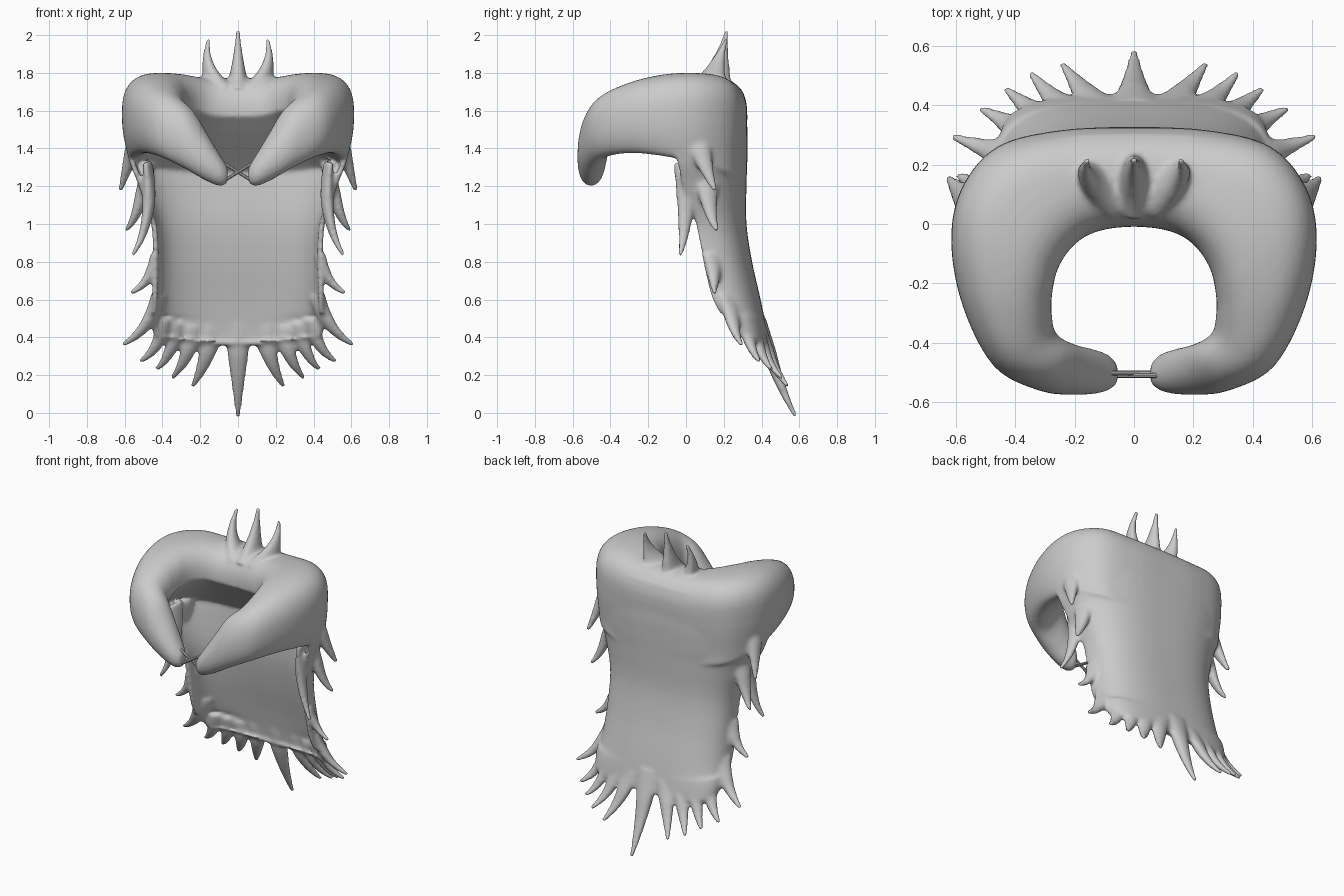
import bpy, bmesh
from math import sin, cos, pi
from mathutils import Vector

if "Cube" in bpy.data.objects:
    bpy.data.objects.remove(bpy.data.objects["Cube"])


def spline(pts, steps):
    """Catmull-Rom interpolation of tuples of any length."""
    out = []
    for i in range(len(pts) - 1):
        p = [pts[max(0, min(len(pts) - 1, i + k))] for k in (-1, 0, 1, 2)]
        for s in range(steps):
            t = s / steps
            out.append(tuple(
                b + 0.5 * t * (c - a + t * (2*a - 5*b + 4*c - d + t * (3*(b - c) + d - a)))
                for a, b, c, d in zip(*p)))
    return out + [pts[-1]]


def loft(bm, rings):
    """Closed rings joined into a capped solid."""
    vs = [[bm.verts.new(p) for p in r] for r in rings]
    n = len(vs[0])
    for a, b in zip(vs, vs[1:]):
        for i in range(n):
            bm.faces.new((a[i], a[(i+1) % n], b[(i+1) % n], b[i]))
    for r in (vs[0], vs[-1]):
        c = bm.verts.new(sum((v.co for v in r), Vector()) / n)
        for i in range(n):
            bm.faces.new((r[i], r[(i+1) % n], c))


def spow(v, p):
    return abs(v) ** p * (1 if v > 0 else -1)


def tuft(bm, base, ctrl, tip, w, flat=0.6, power=1.0, root=0.25):
    """Curved, tapering lock of fur that thickens out of its root."""
    base, ctrl, tip = Vector(base), Vector(ctrl), Vector(tip)
    radial = Vector((base.x, base.y + 0.1, 0))
    rings = []
    for i in range(15):
        t = i / 14
        p = base*(1-t)**2 + ctrl*2*t*(1-t) + tip*t*t
        tan = ((ctrl - base)*(1-t) + (tip - ctrl)*t).normalized()
        side = tan.cross(radial).normalized()
        nor = side.cross(tan)
        r = w * (1-t)**power
        f = flat * min(1, root + 2*t)
        rings.append([p + side*(r + 0.013)*cos(a) + nor*(r*f + 0.012)*sin(a)
                      for a in (2*pi*k/12 for k in range(12))])
    loft(bm, rings)


bm = bmesh.new()

# Collar: inner x,y, outer x,y, top z, bottom z, undercut, roundness
half = [
    (0, -.01, 0, .325, 1.77, 1.24, .93, .8),
    (.12, -.025, .25, .315, 1.775, 1.24, .93, .8),
    (.2, -.07, .46, .26, 1.795, 1.26, .9, .75),
    (.255, -.15, .58, .12, 1.80, 1.31, .8, .75),
    (.275, -.24, .615, -.06, 1.785, 1.355, .6, .78),
    (.275, -.31, .575, -.28, 1.75, 1.375, .4, .85),
    (.26, -.37, .47, -.48, 1.69, 1.35, .2, .9),
    (.2, -.405, .32, -.56, 1.61, 1.285, 0, .95),
    (.14, -.42, .2, -.575, 1.48, 1.23, 0, 1),
    (.085, -.44, .1, -.565, 1.36, 1.20, 0, 1),
    (.055, -.475, .055, -.535, 1.30, 1.22, 0, 1),
]
stations = [(-a[0], a[1], -a[2]) + a[3:] for a in half[:0:-1]] + half
rings = []
for ix, iy, ox, oy, zt, zb, cut, p in spline(stations, 5):
    ring = []
    for k in range(36):
        a = 2 * pi * k / 36
        m, s = 0.5 + 0.5 * spow(cos(a), p), spow(sin(a), p)
        if s < 0:
            m += cut * -s * (1 - m)
        # the top rim sits at a fixed height, the underside stretches down
        mid = zt - min(.2, (zt - zb) / 2)
        ring.append((ix + (ox-ix)*m, iy + (oy-iy)*m,
                     mid + s*((zt - mid) if s > 0 else (mid - zb))))
    rings.append(ring)
loft(bm, rings)

# Hanging back: z, half width, front edge y, back y
rows = [(1.70, .55, -.03, .305), (1.5, .59, -.05, .325), (1.35, .58, -.05, .325),
        (1.2, .525, -.02, .32), (1.0, .46, .05, .32), (.8, .45, .09, .35),
        (.6, .455, .14, .395), (.45, .46, .23, .425), (.35, .445, .29, .44)]
rings = []
for z, w, yf, yb in spline(rows, 4):
    def arc(dx, dy):
        return [((w-dx) * spow(sin(a), .72), yf + (yb-dy-yf) * spow(cos(a), .72),
                 z + (.05 * sin(a)**2 if z < .5 else 0))
                for a in (-pi/2 * .999 + pi * .999 * k / 40 for k in range(41))]
    rings.append(arc(0, 0) + arc(.028, .04)[::-1])
loft(bm, rings)

# Fur locks on one side, mirrored: base, bend, tip, width
locks = [
    ((.13, .40, .46), (.165, .435, .26), (.242, .54, .14), .055),
    ((.23, .385, .46), (.265, .41, .27), (.35, .51, .185), .05),
    ((.31, .355, .48), (.355, .39, .29), (.433, .455, .23), .045),
    ((.38, .31, .50), (.42, .34, .32), (.52, .39, .275), .045),
    ((.42, .23, .62), (.46, .24, .44), (.613, .295, .36), .055),
    ((.435, .14, .84), (.45, .15, .69), (.57, .15, .635), .045),
    ((.48, -.0, 1.33), (.44, .01, 1.02), (.558, -.03, .835), .06),
    ((.475, .11, 1.32), (.51, .11, 1.06), (.593, .165, .965), .065),
    ((.53, .04, 1.52), (.575, .09, 1.32), (.625, .155, 1.175), .07),
]
crown = ((.09, .13, 1.69), (.19, .15, 1.82), (.155, .215, 1.98))
for s in (-1, 1):
    for b, c, t, w in locks:
        tuft(bm, *[(s*q[0], q[1], q[2]) for q in (b, c, t)], w)
    tuft(bm, *[(s*q[0], q[1], q[2]) for q in crown], .055, 2.0, 1.5, 1)
tuft(bm, (0, .40, .50), (0, .44, .25), (0, .58, -.02), .07)
tuft(bm, (0, .13, 1.68), (0, .18, 1.82), (0, .215, 2.025), .06, 2.0, 1.4, 1)

bmesh.ops.recalc_face_normals(bm, faces=bm.faces)
mesh = bpy.data.meshes.new("fur_cape")
bm.to_mesh(mesh)
bm.free()
cape = bpy.data.objects.new("fur_cape", mesh)
bpy.context.collection.objects.link(cape)

# Fuse collar, back and locks into one soft skin
rm = cape.modifiers.new("fuse", 'REMESH')
rm.mode = 'VOXEL'
rm.voxel_size = 0.01
rm.use_smooth_shade = True
sm = cape.modifiers.new("soften", 'SMOOTH')
sm.factor = 0.5
sm.iterations = 12

# Crossed laces between the collar tips
for s in (-1, 1):
    a, b = Vector((-.08*s, -.505 + .004*s, 1.325)), Vector((.08*s, -.505 + .004*s, 1.225))
    bpy.ops.mesh.primitive_cylinder_add(vertices=10, radius=.009, depth=(b-a).length,
                                        location=(a+b)/2)
    lace = bpy.context.object
    lace.name = "lace_left" if s < 0 else "lace_right"
    lace.rotation_euler = (b-a).to_track_quat('Z', 'Y').to_euler()
    bpy.ops.object.shade_smooth_by_angle()
